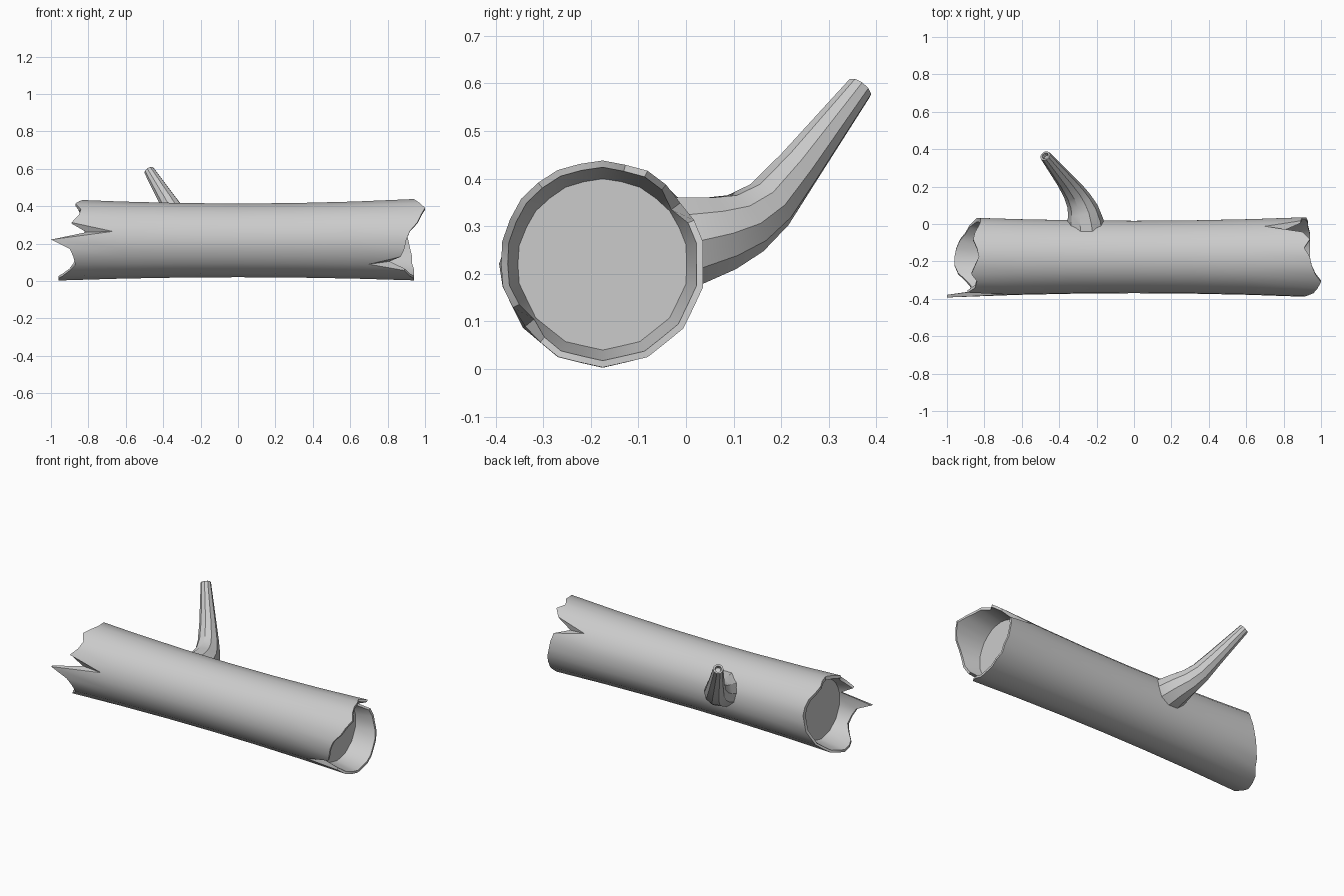
import bpy, bmesh
from math import sin, cos, pi
from mathutils import Vector

cube = bpy.data.objects.get("Cube")
if cube:
    bpy.data.objects.remove(cube, do_unlink=True)

# One plain grey for everything
grey = bpy.data.materials.new("plain_grey")
grey.use_nodes = True
grey.diffuse_color = (0.6, 0.6, 0.6, 1)
grey.node_tree.nodes["Principled BSDF"].inputs["Base Color"].default_value = (0.6, 0.6, 0.6, 1)


def loft(name, rings):
    """Skin a list of equal-length point rings into a closed, smooth mesh."""
    bm = bmesh.new()
    loops = [[bm.verts.new(p) for p in ring] for ring in rings]
    n = len(loops[0])
    for a, b in zip(loops, loops[1:]):
        for i in range(n):
            j = (i + 1) % n
            bm.faces.new((a[i], a[j], b[j], b[i]))
    bm.faces.new(loops[0])
    bm.faces.new(loops[-1])
    bmesh.ops.recalc_face_normals(bm, faces=bm.faces)
    mesh = bpy.data.meshes.new(name)
    bm.to_mesh(mesh)
    bm.free()
    obj = bpy.data.objects.new(name, mesh)
    bpy.context.collection.objects.link(obj)
    mesh.materials.append(grey)
    bpy.ops.object.select_all(action='DESELECT')
    obj.select_set(True)
    bpy.context.view_layer.objects.active = obj
    bpy.ops.object.shade_smooth_by_angle(angle=0.6)
    return obj


# Broken edge of each log end, listed around the log from the bottom via the back
LEFT = [.96, .95, .93, .9, .88, .86, .84, .83, .82, .82, .83, .85, .86, .84,
        .83, .85, .87, .84, .85, .89, .67, 1, .9, .88, .87, .9, .94, .96]
RIGHT = [.94, .94, .94, .94, .93, .93, .92, .91, .9, .89, .7, .9, .94, .91,
         .94, .95, .97, 1, .98, .96, .92, .9, .89, .87, .7, .89, .92, .94]
SIDES = len(LEFT)
CAP = 0.8


def log_point(i, x, shrink=1.0):
    """Point on the log skin; the log swells slightly toward its ends."""
    a = -pi / 2 + 2 * pi * i / SIDES
    r = (0.197 + 0.023 * x * x) * shrink
    if i % 2:
        r *= 0.99 if sin(a) > 0 else 0.976
    return (x, -0.175 + r * cos(a), 0.217 + 0.004 * x * x + r * sin(a))


def end_rings(edge, side):
    """Recessed cap, inner lip and outer broken edge of one end."""
    cap = [log_point(i, side * CAP, 0.85) for i in range(SIDES)]
    inner = []
    for i, x in enumerate(edge):
        x = max(x, CAP + 0.01)
        inner.append(log_point(i, side * x, min(0.935, 0.86 + (x - CAP))))
    outer = [log_point(i, side * x) for i, x in enumerate(edge)]
    return [cap, inner, outer]


# Hollow-ended log
middle = [[log_point(i, x) for i in range(SIDES)] for x in (-.62, -.3, 0, .3, .62)]
loft("log", end_rings(LEFT, -1) + middle + end_rings(RIGHT, 1)[::-1])

# Bent, tapering branch: centre and radius of each section
PATH = [((-.25, -.08, .26), .105), ((-.26, .01, .268), .098), ((-.273, .075, .285), .083),
        ((-.295, .125, .306), .07), ((-.325, .175, .345), .059), ((-.37, .235, .42), .048),
        ((-.475, .365, .59), .029)]
points = [Vector(p) for p, r in PATH]
rings = []
for k, (p, r) in enumerate(PATH):
    along = (points[min(k + 1, len(PATH) - 1)] - points[max(k - 1, 0)]).normalized()
    side = along.cross(Vector((0, 0, 1))).normalized()
    up = side.cross(along)
    scales = [(r, 0)]
    if k == len(PATH) - 1:  # small hollow in the tip
        scales += [(r * 0.65, 0), (r * 0.5, -0.02)]
    for s, push in scales:
        rings.append([points[k] + along * push + (side * cos(t) + up * sin(t)) * s
                      for t in (2 * pi * i / 10 for i in range(10))])
loft("branch", rings)
